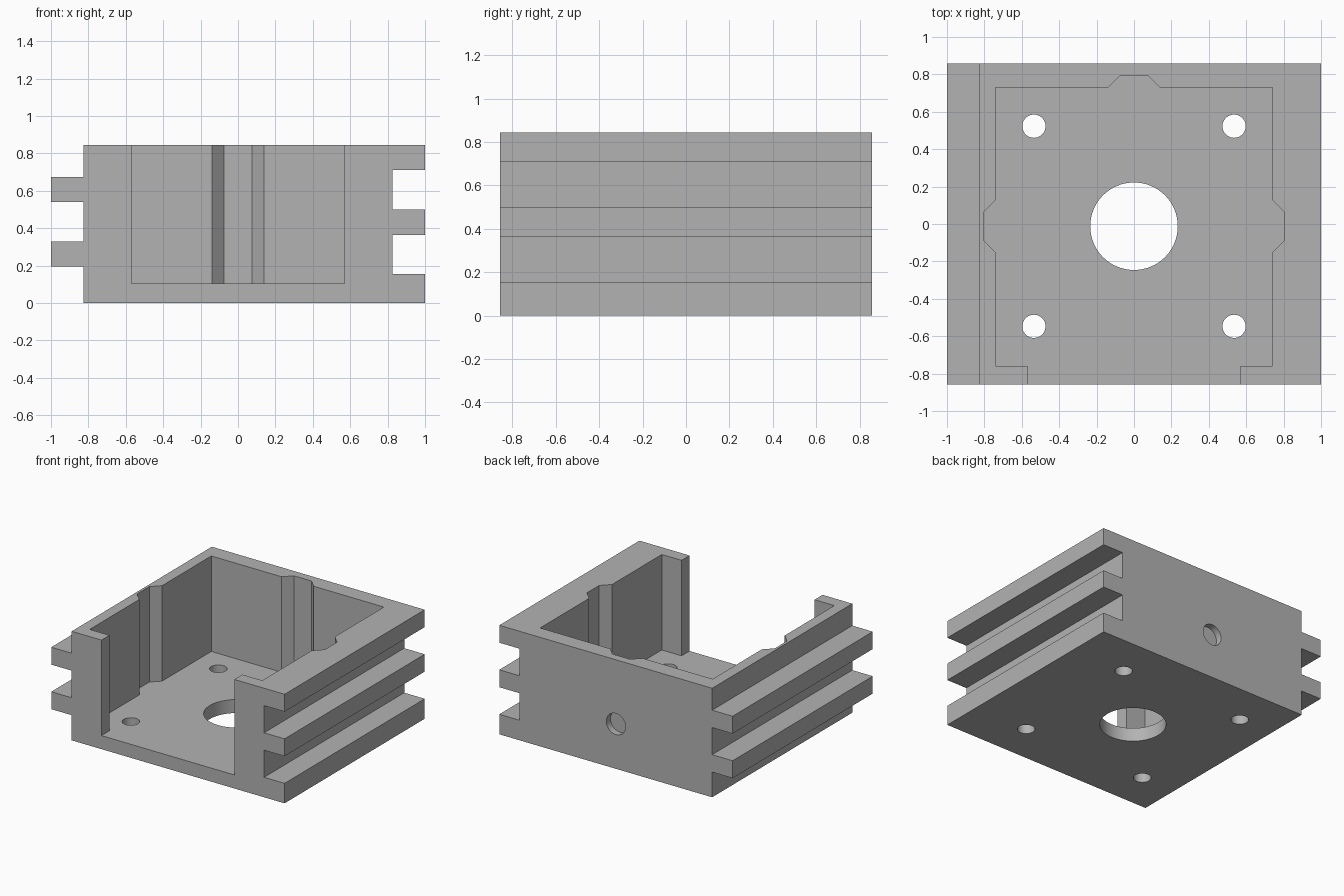
import bpy, bmesh, math
from mathutils import Matrix, Vector

cube = bpy.data.objects.get("Cube")
if cube:
    bpy.data.objects.remove(cube, do_unlink=True)

DEPTH, TOP, FLOOR = 0.858, 0.845, 0.105
BODY = 0.825          # half width of the body without the rails
MID_Y = -0.012        # centre of the bore and side channels

gray = bpy.data.materials.new("plain gray")
gray.use_nodes = True
color = (0.45, 0.45, 0.45, 1)
gray.diffuse_color = color
gray.node_tree.nodes["Principled BSDF"].inputs["Base Color"].default_value = color


def new_object(name, bm):
    bmesh.ops.recalc_face_normals(bm, faces=bm.faces)
    mesh = bpy.data.meshes.new(name)
    bm.to_mesh(mesh)
    bm.free()
    mesh.materials.append(gray)
    obj = bpy.data.objects.new(name, mesh)
    bpy.context.collection.objects.link(obj)
    return obj


def prism(name, points, offset):
    """Extrude a closed 3D outline along the offset."""
    bm = bmesh.new()
    face = bm.faces.new([bm.verts.new(p) for p in points])
    out = bmesh.ops.extrude_face_region(bm, geom=[face])
    verts = [v for v in out["geom"] if isinstance(v, bmesh.types.BMVert)]
    bmesh.ops.translate(bm, verts=verts, vec=Vector(offset))
    return new_object(name, bm)


def drill(name, center, radius, length, along_y=False, sides=48):
    bm = bmesh.new()
    turn = Matrix.Rotation(math.pi / 2, 4, "X") if along_y else Matrix()
    bmesh.ops.create_cone(bm, cap_ends=True, segments=sides, radius1=radius,
                          radius2=radius, depth=length,
                          matrix=Matrix.Translation(center) @ turn)
    return new_object(name, bm)


# Body section: slots on one side, matching tongues on the other
section = [(-BODY, 0), (1, 0)]
for low, high in ((0.155, 0.365), (0.50, 0.71)):
    section += [(1, low), (BODY, low), (BODY, high), (1, high)]
section += [(1, TOP), (-BODY, TOP)]
for low, high in ((0.54, 0.675), (0.195, 0.33)):
    section += [(-BODY, high), (-1, high), (-1, low), (-BODY, low)]
housing = prism("slotted_housing", [(x, -DEPTH, z) for x, z in section],
                (0, 2 * DEPTH, 0))

# Cavity outline: open front and a tapered channel in each wall
half = [(0.57, -1), (0.57, -0.76), (0.74, -0.76),
        (0.74, MID_Y - 0.14), (0.805, MID_Y - 0.075),
        (0.805, MID_Y + 0.075), (0.74, MID_Y + 0.14),
        (0.74, 0.73), (0.138, 0.73), (0.075, 0.793)]
outline = half + [(-x, y) for x, y in reversed(half)]
cutters = [prism("cavity_cutter", [(x, y, FLOOR) for x, y in outline], (0, 0, 1))]

# Floor bore, four screw holes, and a shallow round pocket in the back
cutters.append(drill("bore_cutter", (0, MID_Y, 0), 0.234, 0.5, sides=64))
for x in (-0.535, 0.535):
    for y in (-0.535, 0.535):
        cutters.append(drill("screw_cutter", (x, y + MID_Y, 0), 0.062, 0.5))
cutters.append(drill("pocket_cutter", (0, DEPTH, 0.347), 0.082, 0.1, True))

bpy.context.view_layer.objects.active = housing
for cutter in cutters:
    cutter.hide_render = True
    mod = housing.modifiers.new("cut", "BOOLEAN")
    mod.operation = "DIFFERENCE"
    mod.solver = "EXACT"
    mod.object = cutter
    bpy.ops.object.modifier_apply(modifier=mod.name)
    bpy.data.objects.remove(cutter, do_unlink=True)

bpy.ops.object.select_all(action="DESELECT")
housing.select_set(True)
bpy.ops.object.shade_smooth_by_angle(angle=math.radians(30))
